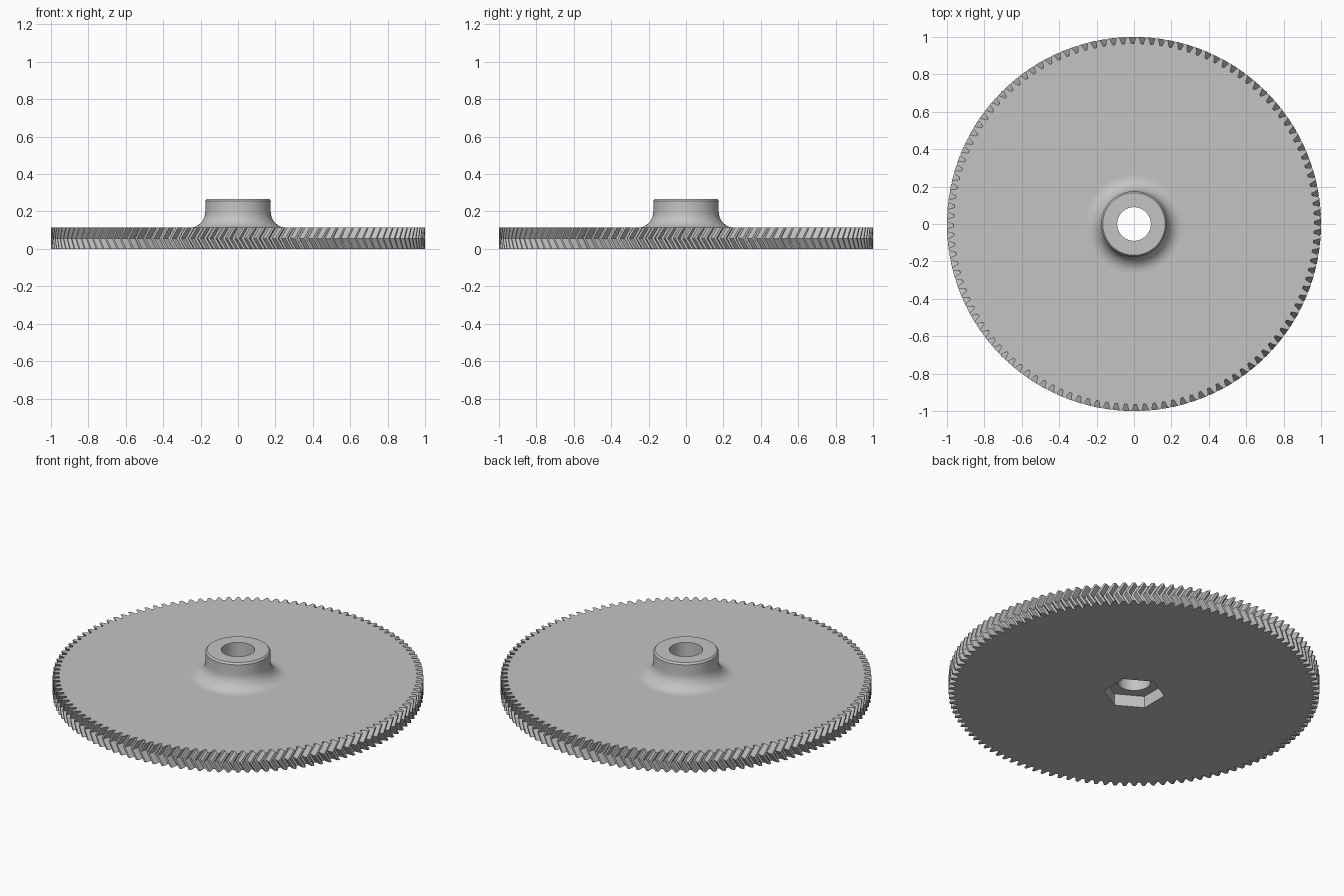
import bpy, bmesh
from math import cos, sin, pi, radians

cube = bpy.data.objects.get("Cube")
if cube:
    bpy.data.objects.remove(cube, do_unlink=True)

TEETH = 120
TIP, PITCH, ROOT = 1.0, 0.984, 0.964
HEIGHT = 0.113
TWIST = 0.034          # tooth shift between mid plane and either face
BORE = 0.09
HUB_R, HUB_TOP, FILLET = 0.175, 0.267, 0.085
HEX_R, HEX_DEPTH = 0.165, 0.07
SEGMENTS = 96

grey = bpy.data.materials.new("machined_grey")
grey.use_nodes = True
grey.diffuse_color = (0.55, 0.55, 0.55, 1)
grey.node_tree.nodes["Principled BSDF"].inputs["Base Color"].default_value = grey.diffuse_color


def finish(name, bm):
    bmesh.ops.recalc_face_normals(bm, faces=bm.faces)
    mesh = bpy.data.meshes.new(name)
    bm.to_mesh(mesh)
    bm.free()
    mesh.materials.append(grey)
    obj = bpy.data.objects.new(name, mesh)
    bpy.context.collection.objects.link(obj)
    return obj


def select_only(obj):
    bpy.ops.object.select_all(action='DESELECT')
    obj.select_set(True)
    bpy.context.view_layer.objects.active = obj


def ring(bm, points, z):
    return [bm.verts.new((r * cos(a), r * sin(a), z)) for r, a in points]


def bridge(bm, lower, upper):
    n = len(lower)
    for i in range(n):
        j = (i + 1) % n
        bm.faces.new((lower[i], lower[j], upper[j], upper[i]))


def prism(name, radius, sides, start, bottom, top):
    bm = bmesh.new()
    outline = [(radius, start + 2 * pi * i / sides) for i in range(sides)]
    low, high = ring(bm, outline, bottom), ring(bm, outline, top)
    bridge(bm, low, high)
    bm.faces.new(low)
    bm.faces.new(high)
    return finish(name, bm)


def cut(target, cutter):
    cutter.hide_render = True
    mod = target.modifiers.new("cut", 'BOOLEAN')
    mod.operation = 'DIFFERENCE'
    mod.solver = 'EXACT'
    mod.object = cutter
    select_only(target)
    bpy.ops.object.modifier_apply(modifier=mod.name)
    bpy.data.objects.remove(cutter, do_unlink=True)


# Herringbone wheel: one tooth outline repeated, twisted away from the mid plane
tooth = [(ROOT, -0.37), (PITCH, -0.25), (TIP, -0.12),
         (TIP, 0.12), (PITCH, 0.25), (ROOT, 0.37)]
bm = bmesh.new()
layers = []
for z, shift in ((0, TWIST), (HEIGHT / 2, 0), (HEIGHT, TWIST)):
    outline = [(r, 2 * pi * (t + f) / TEETH + shift)
               for t in range(TEETH) for r, f in tooth]
    layers.append(ring(bm, outline, z))
bridge(bm, layers[0], layers[1])
bridge(bm, layers[1], layers[2])
bm.faces.new(layers[0])
bm.faces.new(layers[2])
wheel = finish("gear_wheel", bm)

# Shaft bore and hexagonal nut recess in the underside
cut(wheel, prism("bore_cutter", BORE, SEGMENTS, 0, -0.1, 0.3))
cut(wheel, prism("nut_cutter", HEX_R, 6, radians(30), -0.1, HEX_DEPTH))

# Hub: concave fillet, straight collar, small chamfer, flat top and bore wall
steps = 10
profile = []
for i in range(steps + 1):
    a = pi / 2 * i / steps
    profile.append((HUB_R + FILLET * (1 - sin(a)), HEIGHT + FILLET * (1 - cos(a))))
profile += [(HUB_R, HUB_TOP - 0.01), (HUB_R - 0.008, HUB_TOP),
            (BORE, HUB_TOP), (BORE, HEIGHT)]
bm = bmesh.new()
loops = [ring(bm, [(r, 2 * pi * i / SEGMENTS) for i in range(SEGMENTS)], z)
         for r, z in profile]
for lower, upper in zip(loops, loops[1:] + loops[:1]):
    bridge(bm, lower, upper)
hub = finish("hub", bm)

for part in (wheel, hub):
    select_only(part)
    bpy.ops.object.shade_smooth_by_angle(angle=radians(20))
